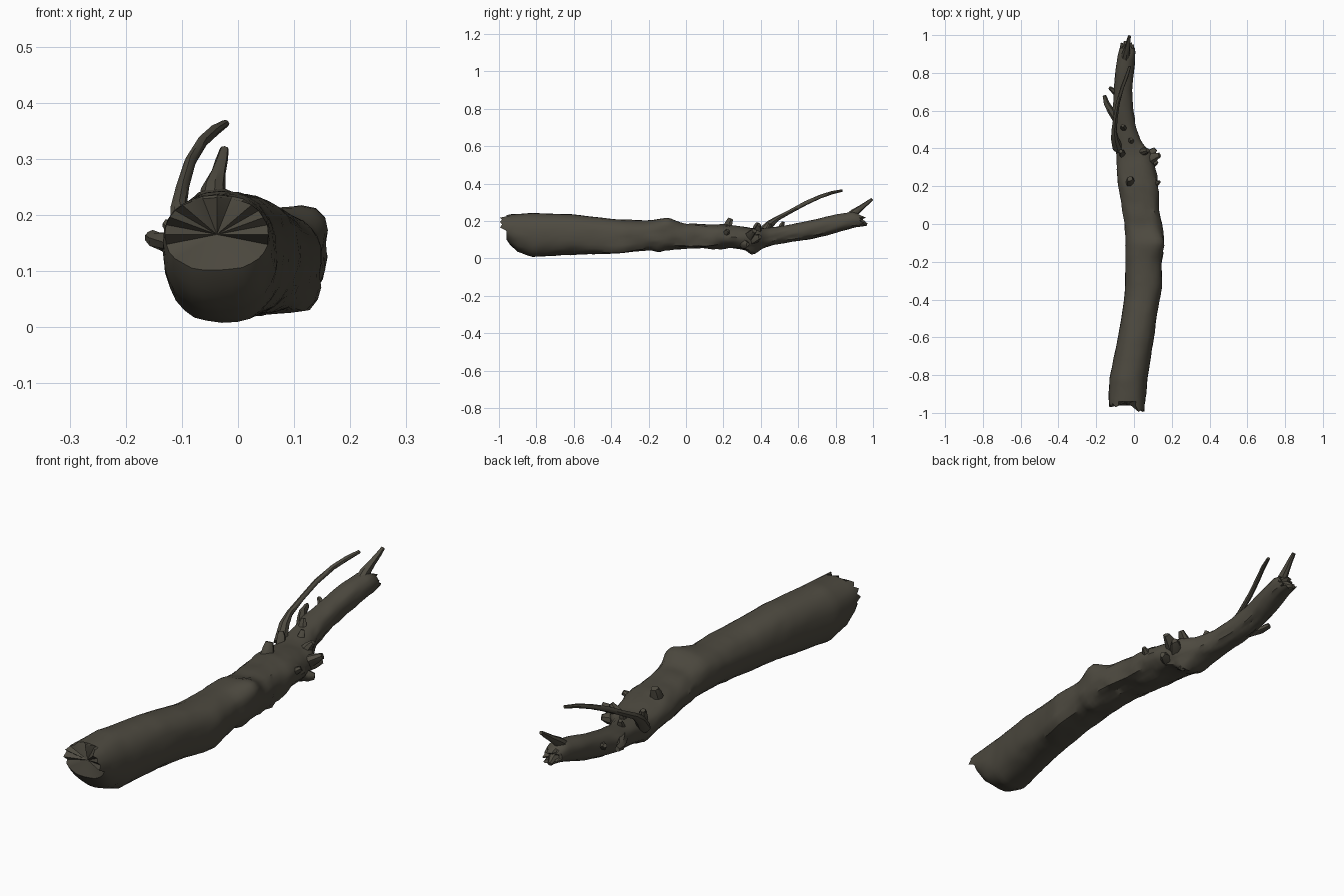
import bpy, bmesh, math, random
from mathutils import Vector, noise

random.seed(4)
bark = bpy.data.materials.new("dark_bark")
bark.diffuse_color = (0.075, 0.068, 0.051, 1)


def finish(name, bm, angle=38):
    bmesh.ops.recalc_face_normals(bm, faces=bm.faces[:])
    me = bpy.data.meshes.new(name)
    bm.to_mesh(me)
    bm.free()
    me.materials.append(bark)
    me.shade_smooth()
    me.set_sharp_from_angle(angle=math.radians(angle))
    ob = bpy.data.objects.new(name, me)
    bpy.context.collection.objects.link(ob)
    return ob


def skin(bm, rings, depth=0.0):
    """Bridge vertex rings; close both ends with fans, sunk by depth along y."""
    n = len(rings[0])
    for a, b in zip(rings, rings[1:]):
        for i in range(n):
            j = (i + 1) % n
            bm.faces.new((a[i], a[j], b[j], b[i]))
    for ring, s in ((rings[0], 1), (rings[-1], -1)):
        c = sum((v.co for v in ring), Vector()) / n
        hub = bm.verts.new(c + Vector((0, s * depth, 0)))
        for i in range(n):
            bm.faces.new((ring[i], ring[(i + 1) % n], hub))


# Trunk silhouette: y, left x, right x, bottom z, top z
STATIONS = [
    (-0.96, -0.13, 0.055, 0.10, 0.23), (-0.94, -0.133, 0.06, 0.07, 0.235),
    (-0.90, -0.134, 0.065, 0.035, 0.238), (-0.82, -0.130, 0.072, 0.008, 0.243),
    (-0.60, -0.085, 0.105, 0.020, 0.235), (-0.40, -0.052, 0.135, 0.025, 0.212),
    (-0.33, -0.047, 0.150, 0.030, 0.207), (-0.20, -0.045, 0.145, 0.045, 0.203),
    (-0.10, -0.045, 0.158, 0.045, 0.210), (0.00, -0.050, 0.147, 0.055, 0.187),
    (0.10, -0.065, 0.132, 0.055, 0.182), (0.20, -0.085, 0.130, 0.057, 0.182),
    (0.30, -0.090, 0.112, 0.050, 0.170), (0.36, -0.093, 0.085, 0.035, 0.163),
    (0.42, -0.096, 0.045, 0.060, 0.163), (0.50, -0.102, 0.015, 0.080, 0.170),
    (0.60, -0.110, -0.005, 0.092, 0.190), (0.70, -0.108, -0.010, 0.112, 0.210),
    (0.80, -0.100, -0.002, 0.135, 0.235), (0.90, -0.085, 0.008, 0.165, 0.250),
    (0.95, -0.070, 0.000, 0.175, 0.220)]
# Swellings: y, angle in degrees, height, width along y, width in degrees
KNOTS = [(-0.10, 48, 0.025, 0.06, 25), (-0.35, -45, 0.022, 0.12, 20),
         (0.36, -70, 0.020, 0.03, 25), (-0.14, -60, 0.015, 0.03, 25),
         (0.38, 20, 0.020, 0.04, 25), (0.05, -40, 0.012, 0.10, 15),
         (0.58, 170, 0.012, 0.04, 25), (-0.02, 100, -0.008, 0.04, 20)]


def station(y):
    for a, b in zip(STATIONS, STATIONS[1:]):
        if y <= b[0] + 1e-6:
            t = (y - a[0]) / (b[0] - a[0])
            return [p + (q - p) * t for p, q in zip(a, b)]
    return STATIONS[-1]


# Trunk
SIDES, COUNT = 28, 96
bm = bmesh.new()
rings = []
for k in range(COUNT):
    y = -0.96 + 1.91 * k / (COUNT - 1)
    _, x0, x1, z0, z1 = station(y)
    rough = 0.004 + 0.006 * math.exp(-((y - 0.15) / 0.35) ** 2)
    ring = []
    for i in range(SIDES):
        a = 2 * math.pi * i / SIDES
        c, s = math.cos(a), math.sin(a)
        e = 2 / 2.3
        px = (x0 + x1) / 2 + (x1 - x0) / 2 * math.copysign(abs(c) ** e, c)
        pz = (z0 + z1) / 2 + (z1 - z0) / 2 * math.copysign(abs(s) ** e, s)
        # Lengthwise bark ridges, rougher below and on the right
        side = 0.5 + 0.8 * max(0, 0.6 * c - 0.7 * s)
        d = rough * side * (noise.noise(Vector((c * 3, y * 9, s * 3)))
                            + 0.7 * noise.noise(Vector((c * 8, y * 22, s * 8 + 5))))
        for ky, ka, h, wy, wa in KNOTS:
            da = (math.degrees(a) - ka + 180) % 360 - 180
            d += h * math.exp(-((y - ky) / wy) ** 2 - (da / wa) ** 2)
        yy = y
        if k == 0:  # jagged broken butt with a notch on top
            deg = math.degrees(a)
            if deg < 55:
                yy = -0.995 + 0.012 * (i % 2)
            elif deg < 125:
                yy = -0.925 - 0.035 * (i % 2)
            elif deg < 200:
                yy = -0.97 + 0.02 * (i % 2)
        if k == COUNT - 1:  # splintered thin end
            yy += random.uniform(-0.025, 0.015)
        ring.append(bm.verts.new((px + c * d, yy, max(0.0, pz + s * d))))
    rings.append(ring)
skin(bm, rings, 0.02)
finish("trunk", bm)


# Tapered branches swept along a few points (x, y, z, radius)
def branch(name, pts, sides=7, jitter=0.0):
    bm = bmesh.new()
    rings = []
    for k, p in enumerate(pts):
        a, b = pts[max(k - 1, 0)], pts[min(k + 1, len(pts) - 1)]
        t = (Vector(b[:3]) - Vector(a[:3])).normalized()
        u = t.cross(Vector((1, 0.1, 0))).normalized()
        v = t.cross(u)
        ring = []
        for i in range(sides):
            w = 2 * math.pi * i / sides
            r = p[3] * (1 + random.uniform(-jitter, jitter))
            ring.append(bm.verts.new(Vector(p[:3]) + (u * math.cos(w) + v * math.sin(w)) * r))
        rings.append(ring)
    skin(bm, rings)
    return finish(name, bm)


branch("long_twig", [(-0.085, 0.40, 0.13, 0.028), (-0.100, 0.45, 0.185, 0.020),
                     (-0.105, 0.49, 0.215, 0.014), (-0.098, 0.56, 0.252, 0.011),
                     (-0.085, 0.64, 0.295, 0.011), (-0.063, 0.72, 0.332, 0.010),
                     (-0.040, 0.78, 0.352, 0.009), (-0.022, 0.835, 0.363, 0.007)], 8, 0.1)
branch("end_twig", [(-0.045, 0.85, 0.20, 0.030), (-0.042, 0.90, 0.245, 0.022),
                    (-0.035, 0.94, 0.275, 0.014), (-0.028, 0.97, 0.298, 0.011),
                    (-0.024, 0.995, 0.317, 0.008)], 8, 0.1)
branch("end_splinter", [(-0.04, 0.88, 0.205, 0.035), (-0.04, 0.93, 0.195, 0.022),
                        (-0.045, 0.967, 0.180, 0.008)], 7, 0.2)
branch("left_stub", [(-0.085, 0.55, 0.14, 0.026), (-0.120, 0.60, 0.150, 0.018),
                     (-0.145, 0.64, 0.157, 0.015), (-0.157, 0.68, 0.163, 0.010)], 7, 0.2)
branch("left_small_stub", [(-0.09, 0.69, 0.16, 0.018), (-0.115, 0.71, 0.175, 0.013),
                           (-0.130, 0.72, 0.185, 0.009)], 6, 0.2)
branch("top_knob", [(-0.02, 0.22, 0.16, 0.026), (-0.021, 0.23, 0.19, 0.021),
                    (-0.022, 0.24, 0.213, 0.014)], 8, 0.15)

# Ragged cluster of broken stubs on the right and around the bend
STUBS = [((0.06, 0.33, 0.11), (0.135, 0.365, 0.15), 0.026),
         ((0.06, 0.35, 0.10), (0.115, 0.395, 0.115), 0.024),
         ((0.07, 0.30, 0.08), (0.125, 0.330, 0.075), 0.024),
         ((0.03, 0.38, 0.12), (0.075, 0.390, 0.180), 0.020),
         ((0.09, 0.20, 0.12), (0.135, 0.225, 0.150), 0.018),
         ((0.03, 0.33, 0.07), (0.040, 0.360, 0.025), 0.024),
         ((-0.06, 0.37, 0.14), (-0.070, 0.385, 0.190), 0.018),
         ((-0.02, 0.43, 0.13), (-0.015, 0.450, 0.185), 0.017),
         ((-0.05, 0.50, 0.14), (-0.060, 0.520, 0.195), 0.016)]
for n, (a, b, r) in enumerate(STUBS):
    a, b = Vector(a), Vector(b)
    m = a.lerp(b, 0.65)
    branch("broken_stub_%d" % (n + 1), [(*a, r * 1.2), (*m, r * 0.85), (*b, r * 0.5)], 7, 0.25)
